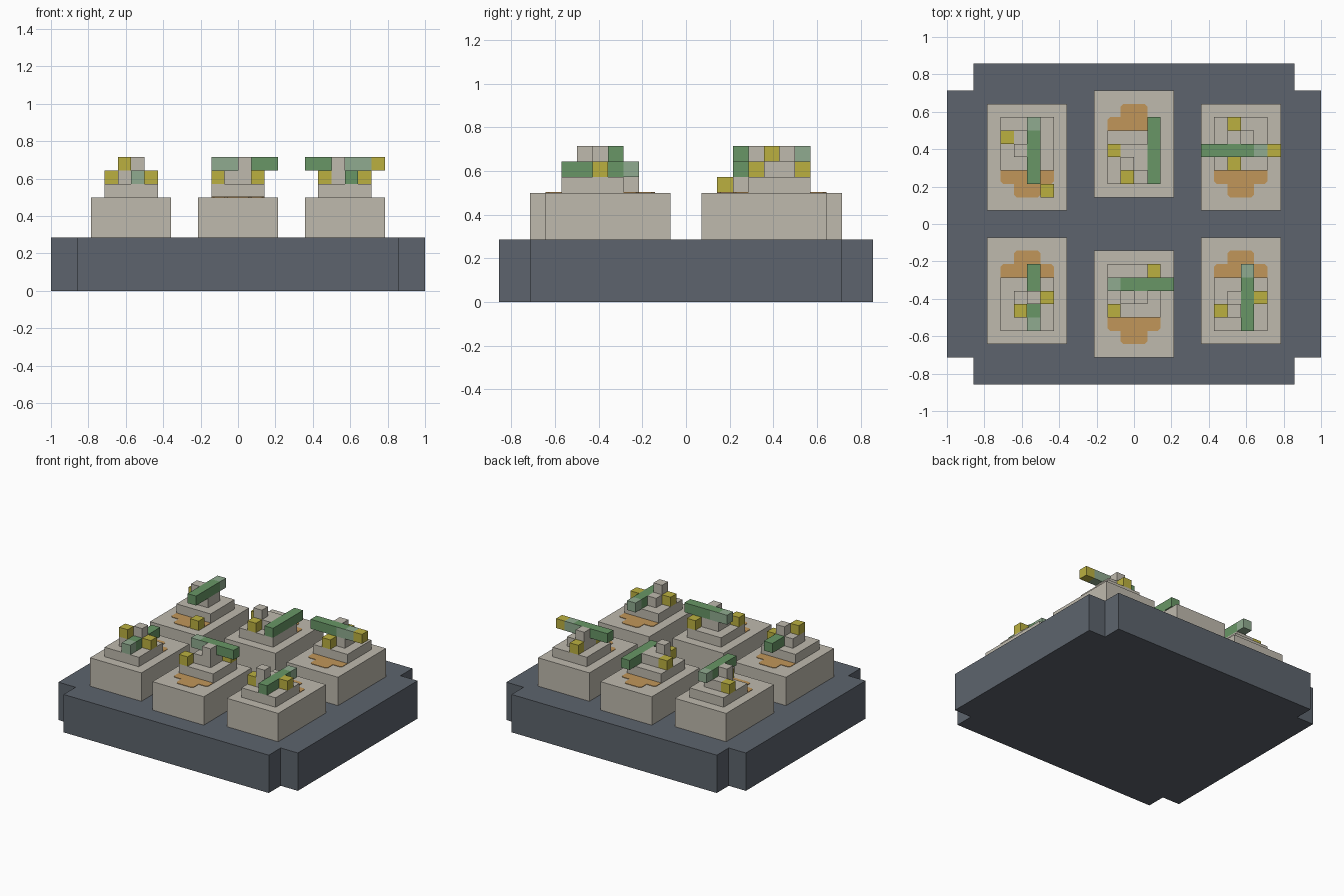
import bpy, bmesh

cube = bpy.data.objects.get("Cube")
if cube:
    bpy.data.objects.remove(cube, do_unlink=True)

U = 1 / 14  # grid module


def material(name, rgb):
    linear = [((c / 255 + 0.055) / 1.055) ** 2.4 for c in rgb] + [1]
    m = bpy.data.materials.new(name)
    m.use_nodes = True
    m.diffuse_color = linear
    m.node_tree.nodes["Principled BSDF"].inputs["Base Color"].default_value = linear
    return m


SLATE = material("slate", (93, 100, 109))
STONE = material("stone", (191, 186, 174))
YELLOW = material("yellow", (187, 176, 64))
GREEN = material("green", (104, 150, 102))
PALE = material("pale_green", (144, 171, 144))
ORANGE = material("orange", (193, 150, 90))


def prism(name, outline, z0, z1, mats):
    """Extrude a plan outline, all in grid modules."""
    bm = bmesh.new()
    face = bm.faces.new([bm.verts.new((x * U, y * U, z0 * U)) for x, y in outline])
    top = bmesh.ops.extrude_face_region(bm, geom=[face])["geom"]
    bmesh.ops.translate(bm, vec=(0, 0, (z1 - z0) * U),
                        verts=[v for v in top if isinstance(v, bmesh.types.BMVert)])
    bmesh.ops.recalc_face_normals(bm, faces=bm.faces)
    mesh = bpy.data.meshes.new(name)
    bm.to_mesh(mesh)
    bm.free()
    for m in mats:
        mesh.materials.append(m)
    obj = bpy.data.objects.new(name, mesh)
    bpy.context.collection.objects.link(obj)
    return obj


def box(name, x0, x1, y0, y1, z0, z1, *mats):
    return prism(name, [(x0, y0), (x1, y0), (x1, y1), (x0, y1)], z0, z1, mats)


def unit(name, pos, mat):
    x, y, z = pos
    return box(name, x, x + 1, y, y + 1, z, z + 1, mat)


def bar(name, pos, axis, length, pale, pale_side=None):
    """Beam of unit segments; some are pale, one may be pale on its front only."""
    for i in range(length):
        p = list(pos)
        p[axis] += i
        seg = unit(f"{name}_{i}", p, PALE if i in pale else GREEN)
        if i == pale_side:
            seg.data.materials.append(PALE)
            for f in seg.data.polygons:
                f.material_index = int(abs(f.normal.y) > 0.5)


def stain(name, cx, y_edge, d):
    """Two-step painted patch beside the tier."""
    c = 0.2
    half = [(2, 0), (2, 1 - c), (2 - c, 1), (1, 1), (1, 2 - c), (1 - c, 2)]
    pts = half + [(-x, y) for x, y in reversed(half)]
    prism(name, [(cx + x, y_edge + d * y) for x, y in pts], 7, 7.05, [ORANGE])


# Notched foundation
quarter = [(14, 10), (12, 10), (12, 12)]
right = [(x, -y) for x, y in reversed(quarter)] + quarter
prism("foundation", right + [(-x, -y) for x, y in right], 0, 4, [SLATE])

# Plots: centre x, plinth y start, tier y start, side of the stain
plots = {
    "front_right": (-8, -9, -8, 1), "front_middle": (0, -10, -7, -1),
    "front_left": (8, -9, -8, 1), "back_right": (-8, 1, 4, -1),
    "back_middle": (0, 2, 3, 1), "back_left": (8, 1, 4, -1),
}
for name, (cx, py, ty, d) in plots.items():
    box(name + "_plinth", cx - 3, cx + 3, py, py + 8, 4, 7, STONE)
    box(name + "_tier", cx - 2, cx + 2, ty, ty + 4, 7, 8, STONE)
    stain(name + "_stain", cx, ty + 4 if d > 0 else ty, d)

# Stone pedestals on the tiers
for name, x0, x1, y0 in [("front_right", -9, -8, -7), ("front_middle", -1, 1, -6),
                         ("front_left", 7, 8, -7), ("back_right", -9, -7, 5),
                         ("back_middle", -1, 1, 4), ("back_left", 7, 9, 5)]:
    box(name + "_pedestal", x0, x1, y0, y0 + 2, 8, 9, STONE)

# Stone caps on the pedestals
for name, pos in [("front_right", (-8, -6, 9)), ("front_middle", (0, -6, 9)),
                  ("front_left", (7, -7, 9)), ("back_right", (-9, 5, 9)),
                  ("back_middle", (-1, 4, 9)), ("back_left", (7, 6, 9))]:
    unit(name + "_cap", pos, STONE)

# Yellow blocks
yellows = [(-7, -6, 8), (-9, -7, 9), (1, -4, 8), (-2, -7, 8), (9, -6, 8), (6, -7, 8),
           (-10, 6, 8), (-7, 2, 7), (-2, 5, 8), (-1, 3, 8), (7, 7, 8), (7, 4, 8),
           (10, 5, 9)]
for i, pos in enumerate(yellows):
    unit(f"yellow_block_{i}", pos, YELLOW)

# Green beams
bar("front_right_beam", (-8, -8, 8), 1, 5, {0})
bar("front_middle_beam", (-2, -5, 9), 0, 5, {0}, 1)
bar("front_left_beam", (8, -8, 8), 1, 5, {4})
bar("back_right_beam", (-8, 3, 9), 1, 5, {4})
bar("back_middle_beam", (1, 3, 8), 1, 5, set())
bar("back_left_beam", (5, 5, 9), 0, 5, {4}, 3)
